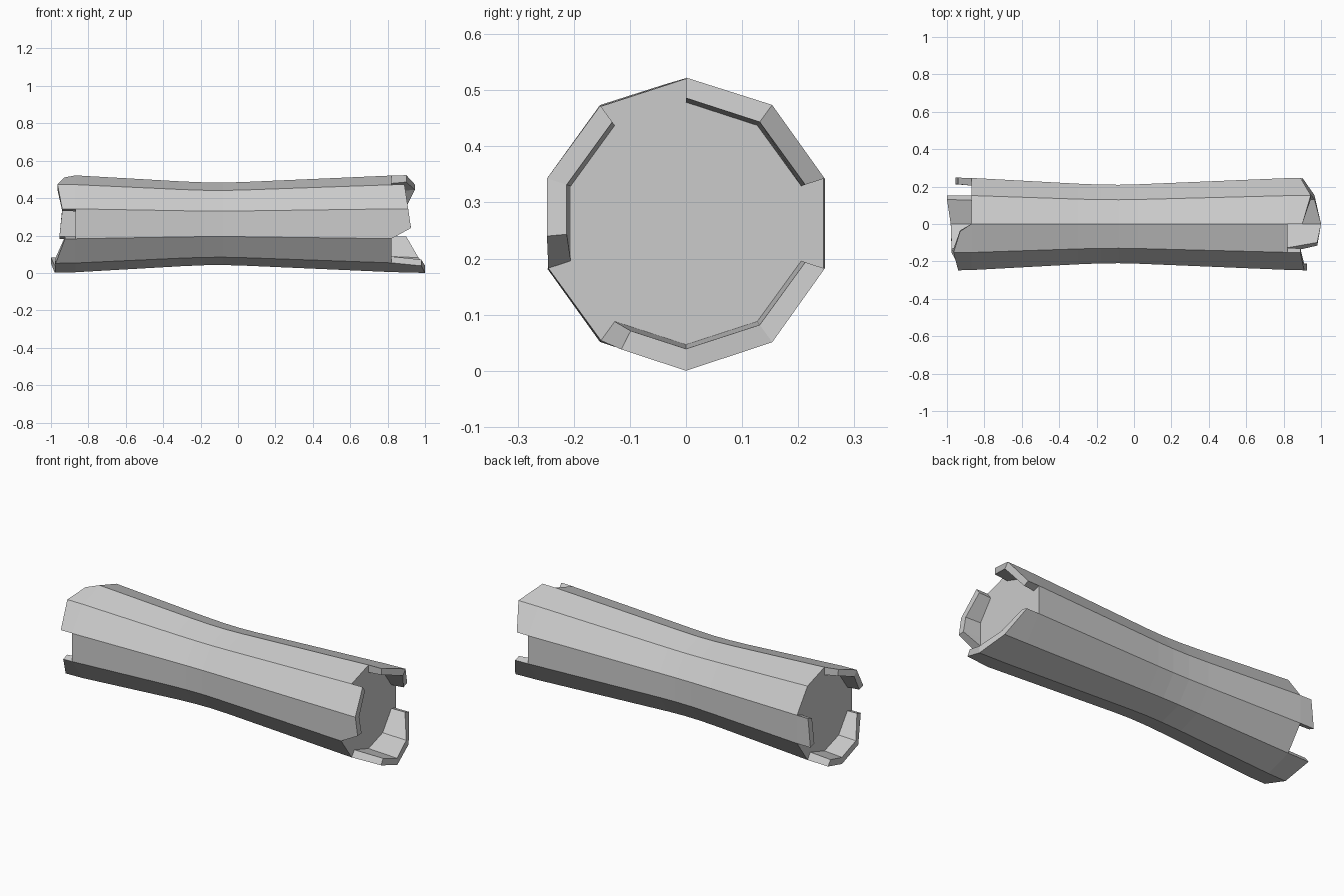
import bpy, bmesh, math
from mathutils import Vector

if "Cube" in bpy.data.objects:
    bpy.data.objects.remove(bpy.data.objects["Cube"])

SIDES = 10
CZ = 0.2625
# lengthwise profile of the log: x position, radius
PROFILE = [(-1.0, 0.2615), (-0.87, 0.259), (-0.3, 0.2265), (-0.18, 0.2215),
           (-0.08, 0.2205), (0.02, 0.223), (0.82, 0.258), (1.0, 0.2625)]
CAP_L, CAP_R = -0.87, 0.82


def radius(x):
    for (x0, r0), (x1, r1) in zip(PROFILE, PROFILE[1:]):
        if x <= x1:
            return r0 + (r1 - r0) * (x - x0) / (x1 - x0)
    return PROFILE[-1][1]


def corner(k, x, r):
    """Point on the decagon; fractional k lies along a flat side."""
    def vert(i):
        a = 2 * math.pi * i / SIDES
        return Vector((x, r * math.sin(a), CZ + r * math.cos(a)))
    i = math.floor(k)
    return vert(i).lerp(vert(i + 1), k - i)


def finish(bm, name):
    bmesh.ops.remove_doubles(bm, verts=bm.verts, dist=1e-5)
    bmesh.ops.recalc_face_normals(bm, faces=bm.faces)
    mesh = bpy.data.meshes.new(name)
    bm.to_mesh(mesh)
    bm.free()
    bpy.context.collection.objects.link(bpy.data.objects.new(name, mesh))


def bark_flap(name, cap, columns):
    """Thick bark strip past the cut face; columns = (corner index, tip x)."""
    bm = bmesh.new()
    sections = []
    for k, tip in columns:
        thin = 0.216 + (0.0075 if abs(tip - cap) > 1e-4 else 0)
        pts = [corner(k, cap, radius(cap)), corner(k, tip, radius(tip)),
               corner(k, tip, thin), corner(k, cap, 0.216)]
        sections.append([bm.verts.new(p) for p in pts])
    for a, b in zip(sections, sections[1:]):
        for j in range(3):
            bm.faces.new((a[j], a[j + 1], b[j + 1], b[j]))
    bm.faces.new(sections[0])
    bm.faces.new(sections[-1])
    bmesh.ops.dissolve_degenerate(bm, dist=1e-5, edges=bm.edges)
    finish(bm, name)


# waisted log body with flat cut faces
bm = bmesh.new()
rings = [[bm.verts.new(corner(k, x, r)) for k in range(SIDES)]
         for x, r in PROFILE[1:-1]]
for a, b in zip(rings, rings[1:]):
    for k in range(SIDES):
        n = (k + 1) % SIDES
        bm.faces.new((a[k], a[n], b[n], b[k]))
bm.faces.new(rings[0])
bm.faces.new(rings[-1])
finish(bm, "log_body")

# torn bark at the right end
bark_flap("bark_right_top", CAP_R, [(0, 0.90), (1, 0.945), (2, 0.89)])
bark_flap("bark_right_bottom", CAP_R,
          [(3, 0.90), (4, 0.965), (5, 1.0), (5.75, 0.98), (6, CAP_R)])
bark_flap("bark_right_front", CAP_R,
          [(7, CAP_R), (7.36, 0.925), (8, 0.91), (9, 0.89)])

# torn bark at the left end
bark_flap("bark_left_top", CAP_L,
          [(8, -0.94), (9, -0.965), (9.74, -0.93), (10, CAP_L)])
bark_flap("bark_left_back", CAP_L, [(2, -0.94), (3, -0.955)])
bark_flap("bark_left_bottom", CAP_L,
          [(4, -1.0), (5, -0.98), (6, -0.975), (7, -0.925)])
